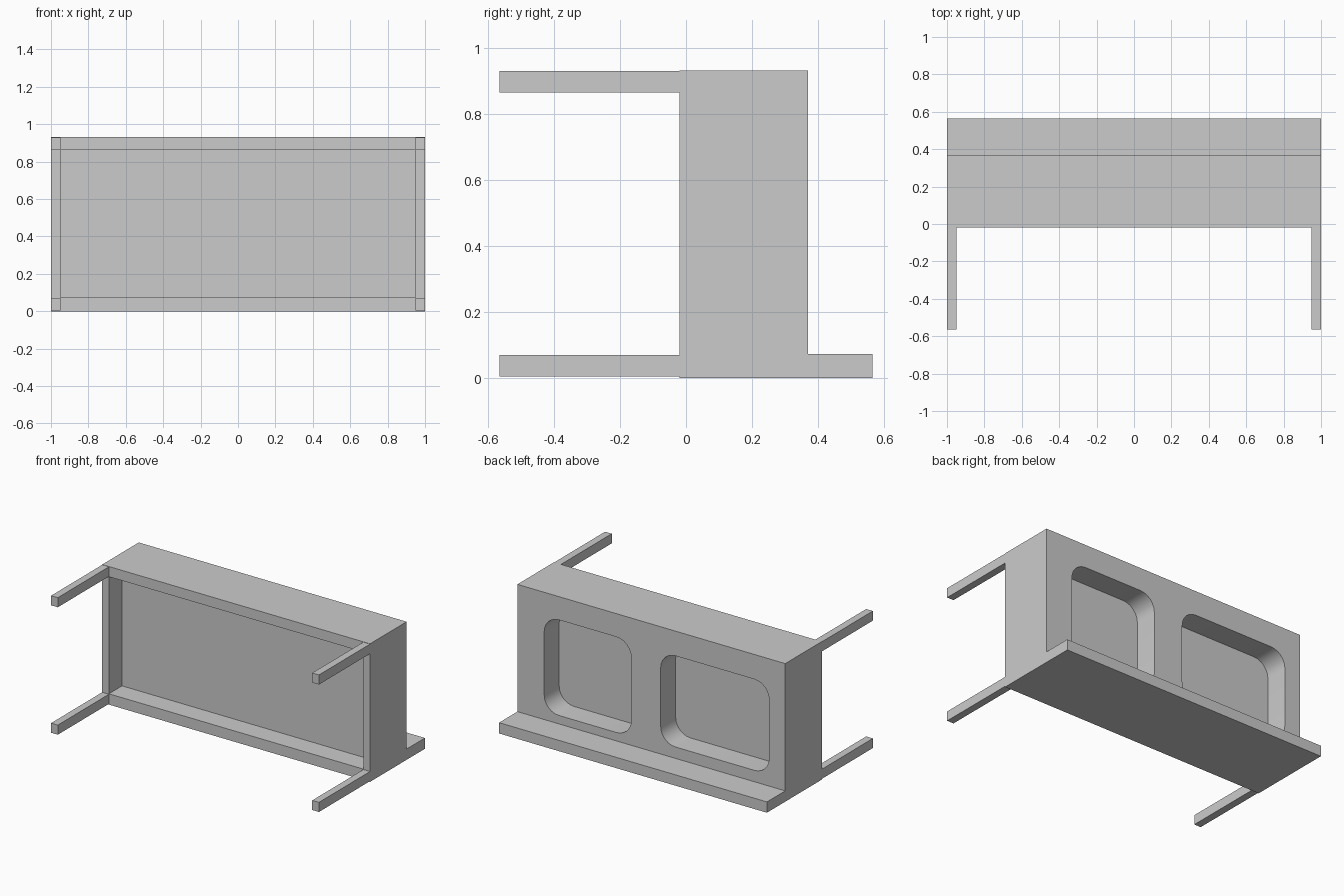
import bpy
import bmesh
from math import cos, sin, pi
from mathutils import Vector

if "Cube" in bpy.data.objects:
    bpy.data.objects.remove(bpy.data.objects["Cube"], do_unlink=True)

grey = bpy.data.materials.new("light_grey")
grey.use_nodes = True
grey.diffuse_color = (0.6, 0.6, 0.6, 1)
grey.node_tree.nodes["Principled BSDF"].inputs["Base Color"].default_value = (0.6, 0.6, 0.6, 1)


def prism(name, outline, push):
    """Extrude a closed outline of 3D points along push."""
    bm = bmesh.new()
    face = bm.faces.new([bm.verts.new(p) for p in outline])
    top = bmesh.ops.extrude_face_region(bm, geom=[face])["geom"]
    moved = [v for v in top if isinstance(v, bmesh.types.BMVert)]
    bmesh.ops.translate(bm, verts=moved, vec=Vector(push))
    bmesh.ops.recalc_face_normals(bm, faces=bm.faces)
    mesh = bpy.data.meshes.new(name)
    bm.to_mesh(mesh)
    bm.free()
    mesh.materials.append(grey)
    obj = bpy.data.objects.new(name, mesh)
    bpy.context.collection.objects.link(obj)
    return obj


def panel_outline(x0, x1, z0, z1, y, radius=0, steps=6):
    """Rectangle in the x-z plane, with rounded corners if radius is set."""
    if not radius:
        return [(x0, y, z0), (x1, y, z0), (x1, y, z1), (x0, y, z1)]
    centres = [(x1 - radius, z1 - radius), (x0 + radius, z1 - radius),
               (x0 + radius, z0 + radius), (x1 - radius, z0 + radius)]
    points = []
    for corner, (cx, cz) in enumerate(centres):
        for i in range(steps + 1):
            a = (corner + i / steps) * pi / 2
            points.append((cx + radius * cos(a), y, cz + radius * sin(a)))
    return points


def cut(target, cutter):
    """Subtract the cutter from the target and remove the cutter."""
    cutter.hide_render = True
    mod = target.modifiers.new("cut", "BOOLEAN")
    mod.operation = "DIFFERENCE"
    mod.solver = "EXACT"
    mod.object = cutter
    bpy.context.view_layer.objects.active = target
    bpy.ops.object.modifier_apply(modifier=mod.name)
    bpy.data.objects.remove(cutter, do_unlink=True)


# Body with the ledge along its lower back edge
FRONT, BACK, LEDGE, HEIGHT, RIM = -0.02, 0.37, 0.565, 0.932, 0.073
profile = [(FRONT, 0), (LEDGE, 0), (LEDGE, RIM), (BACK, RIM), (BACK, HEIGHT), (FRONT, HEIGHT)]
body = prism("body", [(-1, y, z) for y, z in profile], (2, 0, 0))

# Shallow recess in the front
cut(body, prism("front_recess", panel_outline(-0.95, 0.95, RIM, 0.863, -0.1), (0, 0.22, 0)))

# Two rounded basins in the back
for x0, x1, z0, z1 in ((0.15, 0.8, 0.13, 0.775), (-0.88, -0.07, 0.15, 0.765)):
    cut(body, prism("basin", panel_outline(x0, x1, z0, z1, 0.21, 0.11), (0, 0.3, 0)))

# Four bars reaching forward from the corners
for side, x in (("right", -1.0), ("left", 0.95)):
    for level, z in (("lower", 0.005), ("upper", 0.865)):
        prism(f"{level}_{side}_bar", panel_outline(x, x + 0.05, z, z + 0.065, -0.565), (0, 0.855, 0))

# Smooth shading that keeps the edges sharp
bpy.ops.object.select_all(action="DESELECT")
body.select_set(True)
bpy.context.view_layer.objects.active = body
bpy.ops.object.shade_smooth_by_angle()
